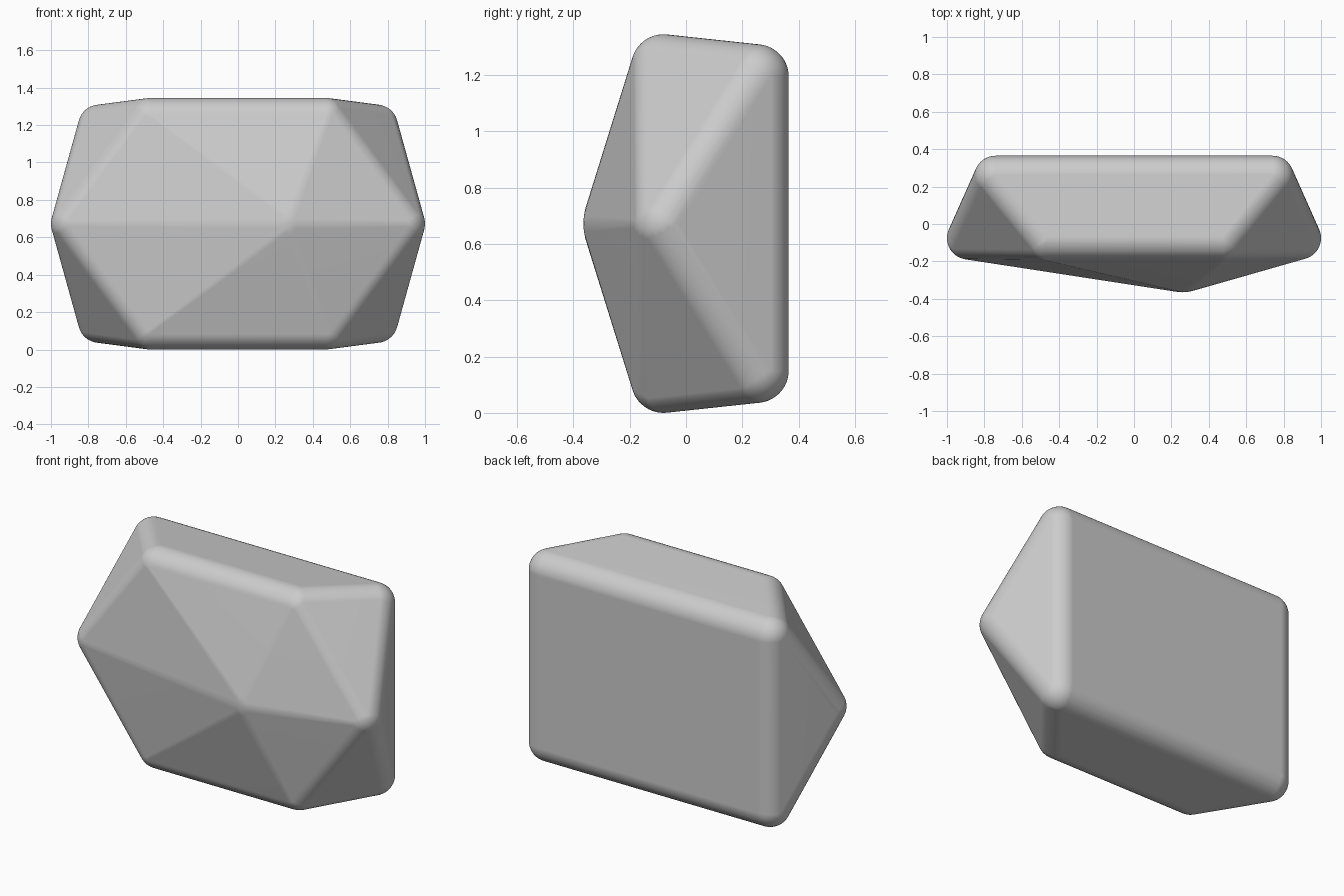
import bpy, bmesh, math
from mathutils import Matrix

if "Cube" in bpy.data.objects:
    bpy.data.objects.remove(bpy.data.objects["Cube"])

MID = 0.6725  # half height

# Rounded corners of the gem-like block: x, y, z, radius
corners = [(0.26, -0.165, MID, 0.2)]                      # off-centre front peak
for sx in (-1, 1):
    corners.append((sx * 0.885, -0.075, MID, 0.115))      # side tips
    for sz in (-1, 1):
        corners.append((sx * 0.74, 0.25, MID + sz * 0.522, 0.115))    # back corners
        corners.append((sx * 0.47, -0.08, MID + sz * 0.5575, 0.115))  # front ridge ends

# Ball at every corner, then wrap them in one convex skin
bm = bmesh.new()
for x, y, z, r in corners:
    bmesh.ops.create_icosphere(bm, subdivisions=4, radius=r,
                               matrix=Matrix.Translation((x, y, z)))
bmesh.ops.delete(bm, geom=bm.faces[:], context='FACES_ONLY')
bmesh.ops.delete(bm, geom=bm.edges[:], context='EDGES_FACES') if not bm.verts else None
for e in bm.edges[:]:
    bm.edges.remove(e)
bmesh.ops.convex_hull(bm, input=bm.verts[:])
bmesh.ops.delete(bm, geom=[v for v in bm.verts if not v.link_faces], context='VERTS')
bmesh.ops.dissolve_limit(bm, angle_limit=math.radians(0.4),
                         verts=bm.verts[:], edges=bm.edges[:])
bmesh.ops.recalc_face_normals(bm, faces=bm.faces[:])
for f in bm.faces:
    f.smooth = True

mesh = bpy.data.meshes.new("faceted_stone")
bm.to_mesh(mesh)
bm.free()
stone = bpy.data.objects.new("faceted_stone", mesh)
bpy.context.collection.objects.link(stone)

# Keep the broad facets flat while the rounded edges stay smooth
weighted = stone.modifiers.new("flat_facets", 'WEIGHTED_NORMAL')
weighted.keep_sharp = True
